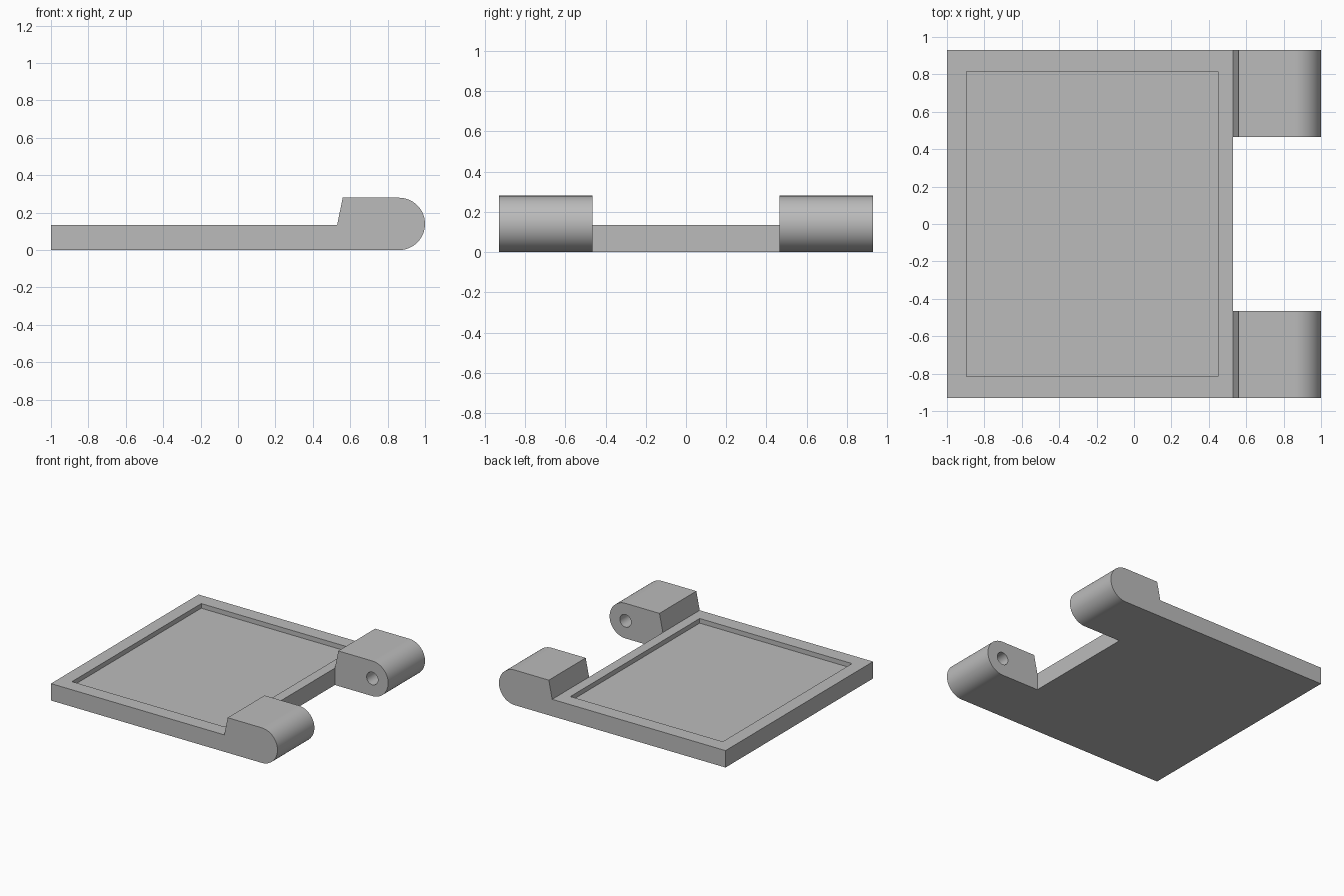
import bpy
import bmesh
import math
from mathutils import Matrix, Vector

cube = bpy.data.objects.get("Cube")
if cube:
    bpy.data.objects.remove(cube, do_unlink=True)

# Overall sizes
LEFT, SEAM = -1.0, 0.53       # plate extent in x
HALF_Y, GAP_Y = 0.93, 0.465   # outer edge and inner face of the knuckles
PLATE_Z = 0.135
RADIUS = 0.14                 # rounded end of a knuckle
PIN_X = 1.0 - RADIUS
PIN_RADIUS, PIN_DEPTH = 0.05, 0.25
RECESS_DEPTH = 0.037

grey = bpy.data.materials.new("plain grey")
grey.use_nodes = True
colour = (0.5, 0.5, 0.5, 1.0)
grey.diffuse_color = colour
grey.node_tree.nodes["Principled BSDF"].inputs["Base Color"].default_value = colour


def make_object(name, bm):
    bmesh.ops.recalc_face_normals(bm, faces=bm.faces[:])
    mesh = bpy.data.meshes.new(name)
    bm.to_mesh(mesh)
    bm.free()
    mesh.materials.append(grey)
    obj = bpy.data.objects.new(name, mesh)
    bpy.context.collection.objects.link(obj)
    return obj


def activate(obj):
    bpy.ops.object.select_all(action='DESELECT')
    obj.select_set(True)
    bpy.context.view_layer.objects.active = obj


# Plate: a slab with a shallow rectangular recess in its top
def make_plate():
    bm = bmesh.new()
    size = Matrix.Diagonal((SEAM - LEFT, 2 * HALF_Y, PLATE_Z, 1))
    middle = Matrix.Translation(((LEFT + SEAM) / 2, 0, PLATE_Z / 2))
    bmesh.ops.create_cube(bm, size=1, matrix=middle @ size)
    top = max(bm.faces, key=lambda f: f.calc_center_median().z)
    bmesh.ops.inset_region(bm, faces=[top], thickness=0.11)
    # the rim is a little narrower at the left and in the seam direction
    for v in top.verts:
        v.co.x = LEFT + 0.105 if v.co.x < 0 else SEAM - 0.08
        v.co.y = math.copysign(0.815, v.co.y)
    floor = bmesh.ops.extrude_face_region(bm, geom=[top])["geom"]
    for v in (g for g in floor if isinstance(g, bmesh.types.BMVert)):
        v.co.z -= RECESS_DEPTH
    if top.is_valid:
        bm.faces.remove(top)

    # open the side wall where the knuckles join it
    def seam_faces():
        return [f for f in bm.faces if f.calc_center_median().x > SEAM - 0.001]
    for y in (-GAP_Y, GAP_Y):
        faces = seam_faces()
        edges = {e for f in faces for e in f.edges}
        verts = {v for f in faces for v in f.verts}
        bmesh.ops.bisect_plane(bm, geom=[*faces, *edges, *verts],
                               plane_co=Vector((0, y, 0)), plane_no=Vector((0, 1, 0)))
    joined = [f for f in seam_faces() if abs(f.calc_center_median().y) > GAP_Y]
    bmesh.ops.delete(bm, geom=joined, context='FACES')
    return make_object("recessed_plate", bm)


# Knuckle: a side profile with a round end, extruded along y
def make_knuckle(name, side):
    steps = 32
    profile = [(SEAM, 0)]
    for i in range(steps + 1):
        a = math.pi * (i / steps - 0.5)
        profile.append((PIN_X + RADIUS * math.cos(a), RADIUS + RADIUS * math.sin(a)))
    profile += [(0.56, 2 * RADIUS), (SEAM, PLATE_Z)]
    bm = bmesh.new()
    face = bm.faces.new([bm.verts.new((x, side * GAP_Y, z)) for x, z in profile])
    grown = bmesh.ops.extrude_face_region(bm, geom=[face], use_keep_orig=True)["geom"]
    moved = [g for g in grown if isinstance(g, bmesh.types.BMVert)]
    bmesh.ops.translate(bm, verts=moved, vec=(0, side * (HALF_Y - GAP_Y), 0))
    return make_object(name, bm)


# Pin cutter: reaches a short way into both knuckles
def make_pin_cutter():
    bm = bmesh.new()
    place = Matrix.Translation((PIN_X, 0, RADIUS)) @ Matrix.Rotation(math.pi / 2, 4, 'X')
    bmesh.ops.create_cone(bm, cap_ends=True, segments=32, radius1=PIN_RADIUS,
                          radius2=PIN_RADIUS, depth=2 * (GAP_Y + PIN_DEPTH), matrix=place)
    cutter = make_object("pin_cutter", bm)
    cutter.hide_render = True
    return cutter


make_plate()
cutter = make_pin_cutter()
for name, side in (("front_knuckle", -1), ("back_knuckle", 1)):
    knuckle = make_knuckle(name, side)
    activate(knuckle)
    hole = knuckle.modifiers.new("pin hole", 'BOOLEAN')
    hole.operation = 'DIFFERENCE'
    hole.solver = 'EXACT'
    hole.object = cutter
    bpy.ops.object.modifier_apply(modifier=hole.name)
    # remove the hidden wall against the plate
    bm = bmesh.new()
    bm.from_mesh(knuckle.data)
    hidden = [f for f in bm.faces if f.calc_center_median().x < SEAM + 0.001]
    bmesh.ops.delete(bm, geom=hidden, context='FACES')
    bm.to_mesh(knuckle.data)
    bm.free()
    bpy.ops.object.shade_smooth_by_angle(angle=math.radians(30))
bpy.data.objects.remove(cutter, do_unlink=True)
